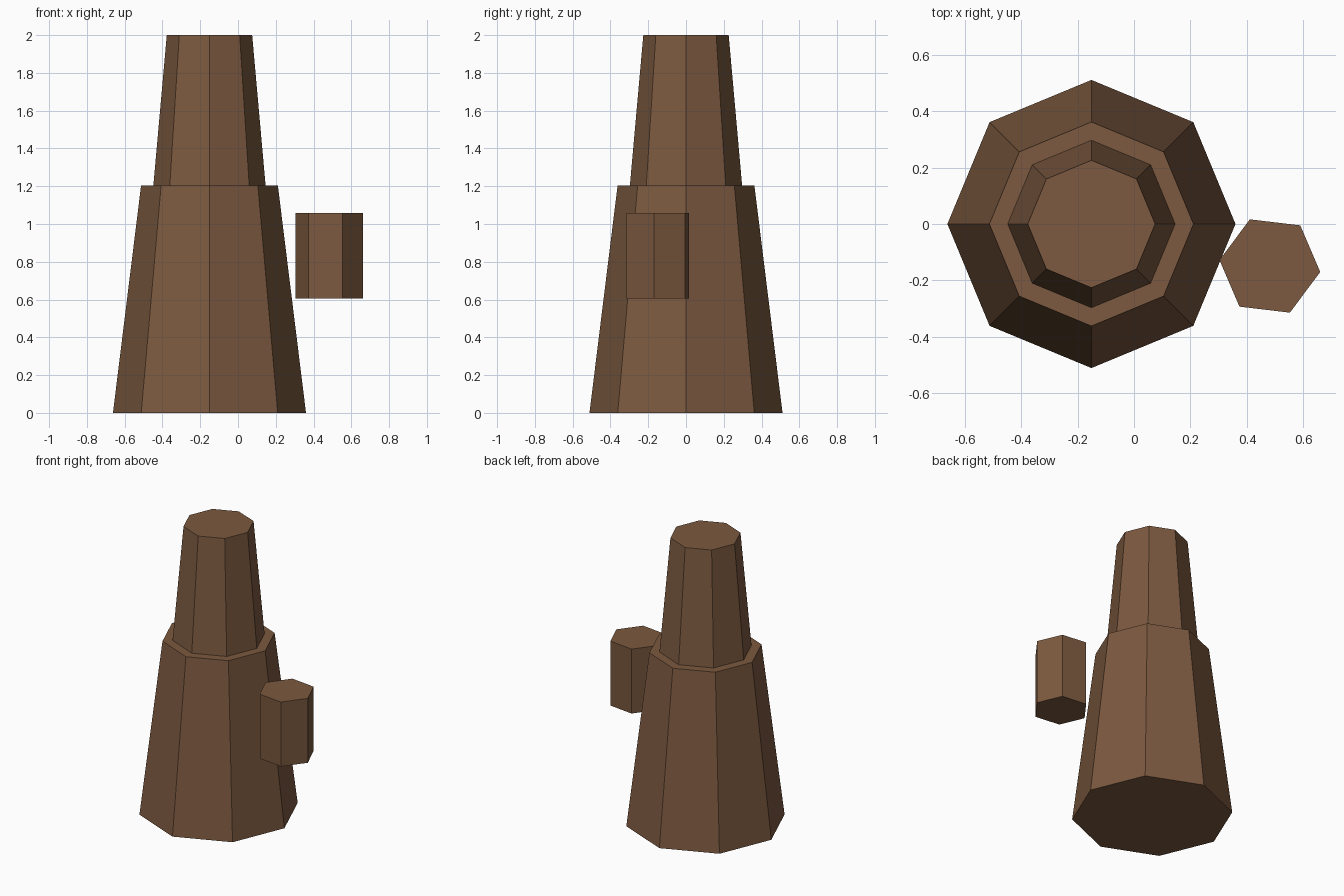
import bpy
import math

if "Cube" in bpy.data.objects:
    bpy.data.objects.remove(bpy.data.objects["Cube"])

bark = bpy.data.materials.new("bark_brown")
bark.diffuse_color = (0.20, 0.10, 0.05, 1.0)
bark.use_nodes = True
bark.node_tree.nodes["Principled BSDF"].inputs["Base Color"].default_value = bark.diffuse_color


def add_log(name, sides, r_bottom, r_top, z_bottom, z_top, x, y, turn=0.0):
    """Capped, flat-faced tapered prism; turn is the angle of one corner from +x."""
    # Blender's cone puts its first corner on +y
    bpy.ops.mesh.primitive_cone_add(
        vertices=sides, radius1=r_bottom, radius2=r_top, depth=z_top - z_bottom,
        end_fill_type='TRIFAN', location=(x, y, (z_bottom + z_top) / 2),
        rotation=(0, 0, math.radians(turn - 90)))
    obj = bpy.context.object
    obj.name = name
    obj.data.materials.append(bark)
    return obj


# Wide lower trunk and the narrower upper trunk seated in it
add_log("lower_trunk", 8, 0.511, 0.362, 0.0, 1.205, -0.151, 0.0)
add_log("upper_trunk", 8, 0.301, 0.226, 1.16, 2.0, -0.151, 0.0)

# Six-sided stub beside the trunk
add_log("side_stub", 6, 0.18, 0.18, 0.605, 1.057, 0.482, -0.149, turn=-6.8)
